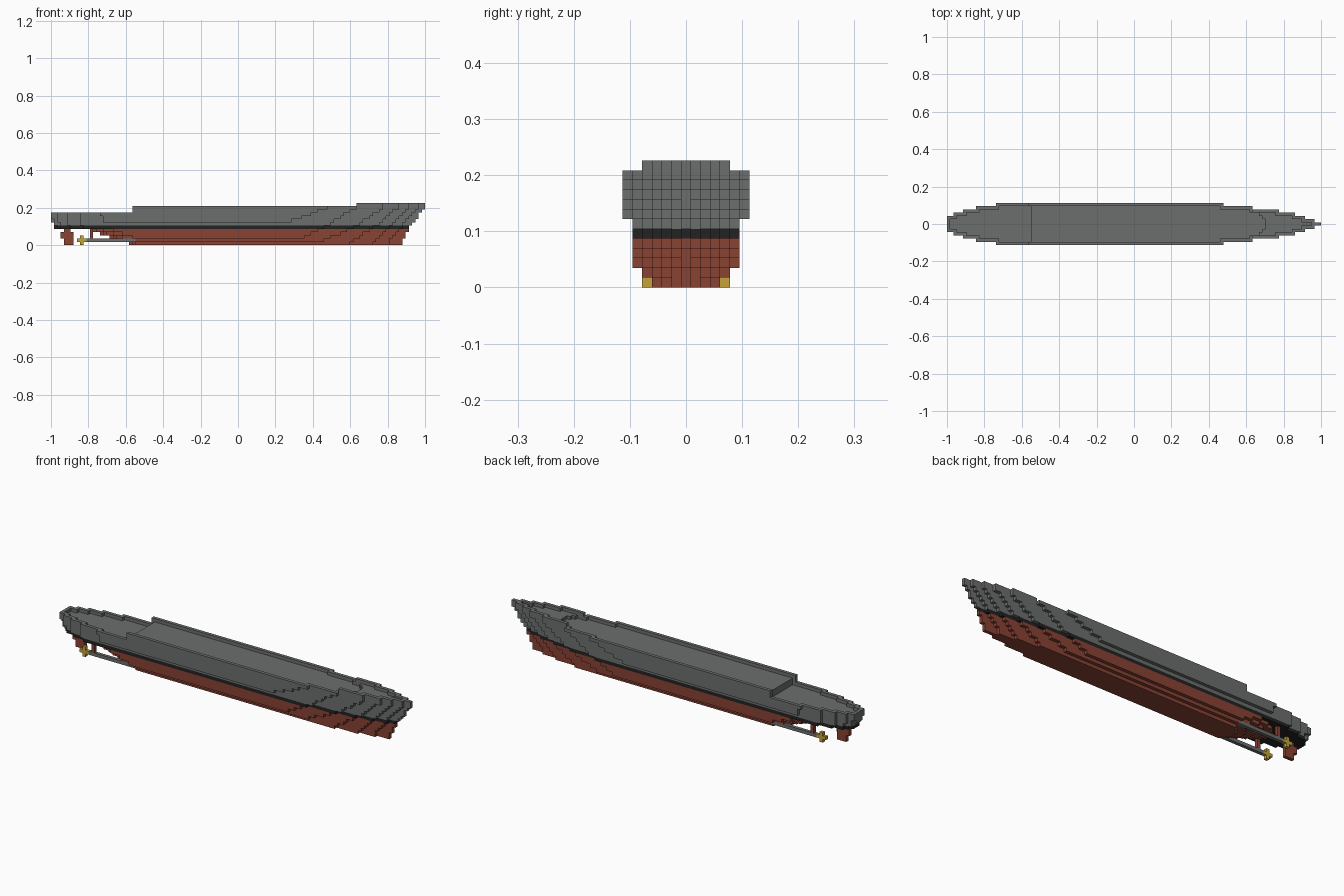
import bpy
import bmesh

old = bpy.data.objects.get("Cube")
if old:
    bpy.data.objects.remove(old, do_unlink=True)

LENGTH = 115           # blocks from stern to bow tip
V = 2 / LENGTH         # block size


def material(name, rgb):
    m = bpy.data.materials.new(name)
    m.use_nodes = True
    m.diffuse_color = (*rgb, 1)
    m.node_tree.nodes["Principled BSDF"].inputs["Base Color"].default_value = (*rgb, 1)
    return m


grey = material("hull grey", (0.15, 0.157, 0.154))
red = material("antifouling red", (0.25, 0.055, 0.034))
black = material("waterline black", (0.015, 0.016, 0.015))
gold = material("propeller brass", (0.55, 0.37, 0.04))

# Ends of the hull at key heights, for half breadths of 0 to 6 blocks
BOW = {
    0: (.875, .80, .72, .60, .42, .30, .10),
    5: (.92, .87, .81, .73, .62, .46, .20),
    11: (1.0, .957, .914, .855, .775, .63, .476),
}
STERN = {
    0: (-.58, -.58, -.57, -.55, -.50, -.45, -.40),
    4: (-.79, -.79, -.77, -.75, -.72, -.67, -.60),
    5: (-.983, -.983, -.965, -.95, -.90, -.82, -.70),
    6: (-.983, -.983, -.983, -.95, -.91, -.84, -.70),
    7: (-1, -1, -.983, -.965, -.91, -.845, -.72),
    9: (-1, -1, -1, -.965, -.91, -.845, -.738),
}
MAX_HALF = [3, 4] + [5] * 5 + [6] * 6


def end_index(keys, row, half):
    """Block index of the hull end, interpolated between key heights."""
    low = max(k for k in keys if k <= row)
    high = min((k for k in keys if k >= row), default=low)
    t = (row - low) / (high - low) if high > low else 0
    x = keys[low][half] * (1 - t) + keys[high][half] * t
    return round((x + 1) / V)


def outline(row):
    cells = set()
    for j in range(-MAX_HALF[row], MAX_HALF[row] + 1):
        h = abs(j)
        cells |= {(i, j) for i in range(end_index(STERN, row, h), end_index(BOW, row, h))}
    return cells


plans = [outline(r) for r in range(len(MAX_HALF))]


def rim_row(i):
    return 9 if i < 25 else 11 if i < 94 else 12


def top_row(i, j):
    """Bulwark height on the plan edge, deck height inside it."""
    rim = rim_row(i)
    plan = plans[rim]
    inside = all((i + a, j + b) in plan for a in (-1, 0, 1) for b in (-1, 0, 1))
    if i < 26:
        deck = 8
    elif i >= 98 - max(0, abs(j) - 1):
        deck = 11
    else:
        deck = 10
    return deck if inside and (i, j) in plans[deck] else rim


hull = {(i, j, r) for r, plan in enumerate(plans) for i, j in plan if r <= top_row(i, j)}


def block(i0, i1, j, r0, r1):
    return {(i, j, r) for i in range(i0, i1 + 1) for r in range(r0, r1 + 1)}


# Each part is a set of blocks with a material
parts = {
    "lower_hull": ({c for c in hull if c[2] < 5}, red),
    "waterline_band": ({c for c in hull if c[2] == 5}, black),
    "upper_hull": ({c for c in hull if c[2] > 5}, grey),
    "rudder": (block(4, 6, 0, 0, 1) | block(3, 6, 0, 2, 3) | block(4, 5, 0, 4, 4), red),
}
for side, j in (("left", 4), ("right", -4)):
    parts[side + "_propeller"] = (block(9, 9, j, 0, 2) | block(8, 10, j, 1, 1), gold)
    parts[side + "_shaft"] = (block(11, 32, j, 1, 1) - hull, grey)
    parts[side + "_shaft_strut"] = (block(12, 12, j, 2, 4) - hull, red)

solid = set().union(*(cells for cells, _ in parts.values()))


def build(name, cells, mat):
    """Mesh the exposed block sides and merge the flat areas."""
    bm = bmesh.new()
    verts = {}

    def vert(p):
        if p not in verts:
            x, y, z = p
            verts[p] = bm.verts.new((x * V - 1, (y - 0.5) * V, z * V))
        return verts[p]

    for cell in sorted(cells):
        for axis in range(3):
            for step in (0, 1):
                side = list(cell)
                side[axis] += 2 * step - 1
                if tuple(side) in solid:
                    continue
                corners = []
                for a, b in ((0, 0), (1, 0), (1, 1), (0, 1)):
                    p = list(cell)
                    p[axis] += step
                    p[(axis + 1) % 3] += a
                    p[(axis + 2) % 3] += b
                    corners.append(vert(tuple(p)))
                bm.faces.new(corners if step else corners[::-1])
    bmesh.ops.dissolve_limit(bm, angle_limit=0.01, verts=bm.verts[:], edges=bm.edges[:])
    mesh = bpy.data.meshes.new(name)
    bm.to_mesh(mesh)
    bm.free()
    mesh.materials.append(mat)
    bpy.context.collection.objects.link(bpy.data.objects.new(name, mesh))


for part, (cells, mat) in parts.items():
    build(part, cells, mat)
